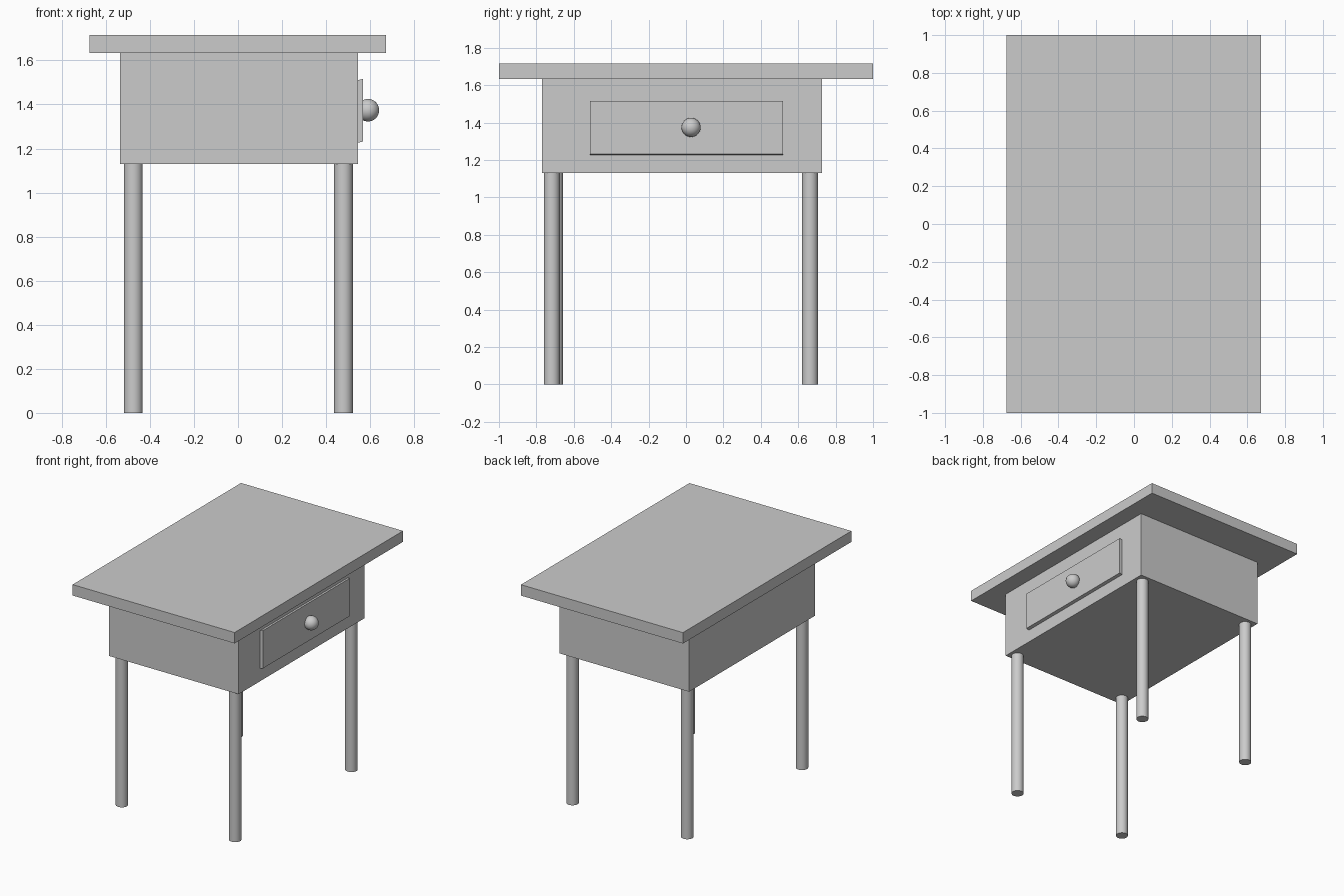
import bpy
import bmesh
import math
from mathutils import Matrix

default_cube = bpy.data.objects.get("Cube")
if default_cube:
    bpy.data.objects.remove(default_cube, do_unlink=True)

# Single plain grey finish
grey = bpy.data.materials.new("plain_grey")
grey.use_nodes = True
colour = (0.6, 0.6, 0.6, 1)
grey.diffuse_color = colour
grey.node_tree.nodes["Principled BSDF"].inputs["Base Color"].default_value = colour


def finish(name):
    obj = bpy.context.object
    obj.name = obj.data.name = name
    obj.data.materials.append(grey)
    return obj


def box(name, x, y, z):
    """Box spanning the (low, high) pairs on each axis."""
    spans = (x, y, z)
    bpy.ops.mesh.primitive_cube_add(size=1, location=[sum(s) / 2 for s in spans])
    obj = finish(name)
    size = [s[1] - s[0] for s in spans]
    obj.data.transform(Matrix.Diagonal((*size, 1)))
    return obj


def leg(name, x, y):
    bpy.ops.mesh.primitive_cylinder_add(vertices=32, radius=0.0425, depth=1.13,
                                        location=(x, y, 0.565))
    finish(name)
    bpy.ops.object.shade_smooth_by_angle(angle=math.radians(40))


# Table top and the case beneath it
box("table_top", (-0.675, 0.672), (-1, 1), (1.634, 1.716))
box("case", (-0.535, 0.544), (-0.77, 0.727), (1.13, 1.634))

# Drawer front, its upper and lower edges sloping up slightly outward
drawer = box("drawer_front", (0.535, 0.567), (-0.513, 0.518), (1.224, 1.508))
for v in drawer.data.vertices:
    if v.co.x > 0:
        v.co.z += 0.008

# Round drawer knob
bpy.ops.mesh.primitive_uv_sphere_add(segments=32, ring_count=16, radius=0.051,
                                     location=(0.59, 0.027, 1.374))
finish("drawer_knob")
bpy.ops.object.shade_smooth()

# Legs
leg("front_left_leg", 0.479, -0.717)
leg("front_right_leg", -0.475, -0.70)
leg("back_left_leg", 0.479, 0.663)
leg("back_right_leg", -0.475, 0.663)
